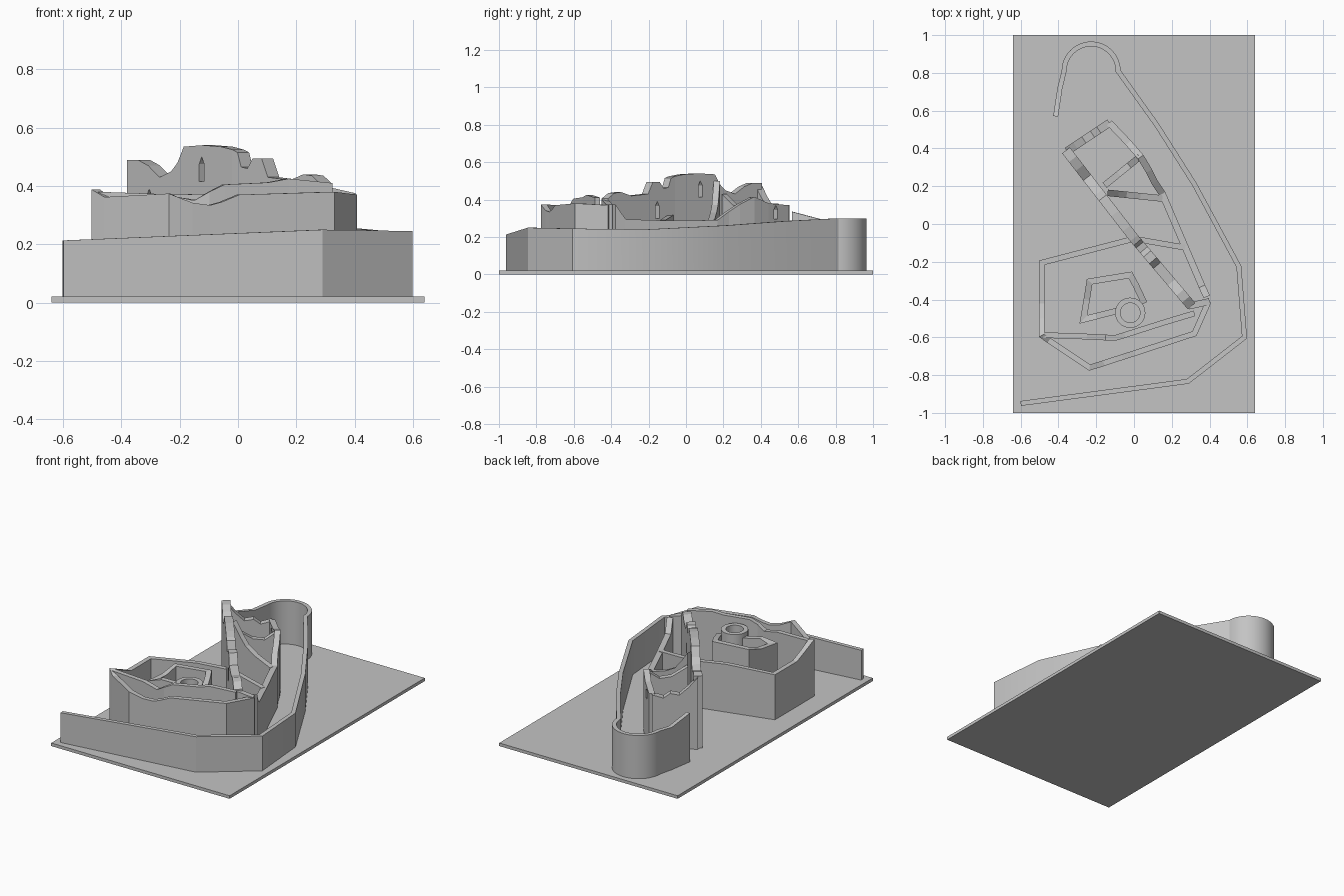
import bpy, bmesh, math
from mathutils import Vector

cube = bpy.data.objects.get("Cube")
if cube:
    bpy.data.objects.remove(cube, do_unlink=True)

stone = bpy.data.materials.new("grey stone")
stone.use_nodes = True
stone.diffuse_color = (0.55, 0.55, 0.55, 1)
stone.node_tree.nodes["Principled BSDF"].inputs["Base Color"].default_value = (0.55, 0.55, 0.55, 1)
FLOOR = 0.02


def finish(name, bm):
    bmesh.ops.recalc_face_normals(bm, faces=bm.faces)
    mesh = bpy.data.meshes.new(name)
    bm.to_mesh(mesh)
    bm.free()
    mesh.materials.append(stone)
    obj = bpy.data.objects.new(name, mesh)
    bpy.context.scene.collection.objects.link(obj)
    return obj


def wall(name, path, thick, closed=False):
    """Mitred wall along (x, y, top height) points, standing on the floor."""
    bm = bmesh.new()
    n = len(path)
    flat = [Vector(p[:2]) for p in path]
    rings = []
    for i, p in enumerate(path):
        before = flat[(i - 1) % n] if closed or i > 0 else None
        after = flat[(i + 1) % n] if closed or i < n - 1 else None
        d1 = (flat[i] - before).normalized() if before else None
        d2 = (after - flat[i]).normalized() if after else None
        d1, d2 = d1 or d2, d2 or d1
        n1, n2 = Vector((-d1.y, d1.x)), Vector((-d2.y, d2.x))
        m = (n1 + n2).normalized()
        off = m * (thick / 2 / max(m.dot(n1), 0.5))
        a, b = flat[i] + off, flat[i] - off
        rings.append([bm.verts.new(c) for c in (
            (a.x, a.y, FLOOR), (b.x, b.y, FLOOR), (b.x, b.y, p[2]), (a.x, a.y, p[2]))])
    for i in range(n if closed else n - 1):
        r, s = rings[i], rings[(i + 1) % n]
        for k in range(4):
            bm.faces.new((r[k], r[(k + 1) % 4], s[(k + 1) % 4], s[k]))
    if not closed:
        bm.faces.new(rings[0])
        bm.faces.new(rings[-1])
    return finish(name, bm)


def crest(start, end, profile):
    """Points on a straight run with (fraction, height) along it."""
    s, e = Vector(start), Vector(end)
    return [(*s.lerp(e, t), z) for t, z in profile]


def smooth(obj):
    bpy.ops.object.select_all(action='DESELECT')
    obj.select_set(True)
    bpy.context.view_layer.objects.active = obj
    bpy.ops.object.shade_smooth_by_angle(angle=math.radians(25))


def window(target, x, y, along, low, high, width=0.028):
    """Cut a pointed window through a wall running in direction along."""
    d = Vector(along).normalized()
    side = Vector((-d.y, d.x)) * 0.06
    w, spring = width / 2, high - 0.025
    bm = bmesh.new()
    ends = []
    for sgn in (-1, 1):
        ends.append([bm.verts.new((x + d.x * u + side.x * sgn, y + d.y * u + side.y * sgn, z))
                     for u, z in ((-w, low), (w, low), (w, spring), (0, high), (-w, spring))])
        bm.faces.new(ends[-1])
    for k in range(5):
        j = (k + 1) % 5
        bm.faces.new((ends[0][k], ends[0][j], ends[1][j], ends[1][k]))
    cutter = finish("window_cutter", bm)
    cutter.hide_render = True
    mod = target.modifiers.new("window", 'BOOLEAN')
    mod.object, mod.operation, mod.solver = cutter, 'DIFFERENCE', 'EXACT'
    bpy.context.view_layer.objects.active = target
    bpy.ops.object.modifier_apply(modifier=mod.name)
    bpy.data.objects.remove(cutter, do_unlink=True)


# Ground slab
bm = bmesh.new()
bmesh.ops.create_cube(bm, size=1)
for v in bm.verts:
    v.co = (v.co.x * 1.28, v.co.y * 2, (v.co.z + 0.5) * FLOOR)
finish("ground_slab", bm)

# Outer curtain wall ending in a half-round bastion
arc = [(-0.227 + 0.143 * math.cos(a), 0.81 + 0.143 * math.sin(a), 0.3)
       for a in (math.pi * i / 24 for i in range(25))]
outer = [(-0.60, -0.95, 0.213), (0.285, -0.833, 0.25), (0.585, -0.60, 0.245),
         (0.555, -0.225, 0.24), (0.32, 0.21, 0.262), (0.12, 0.525, 0.285)]
tail = [(-0.392, 0.72, 0.295), (-0.415, 0.57, 0.335)]
smooth(wall("outer_wall", outer + arc + tail, 0.026))

# Ruined wall around the lower court
wall("court_wall", [
    (0.395, -0.41, 0.37), (0.32, -0.58, 0.38), (0.0, -0.685, 0.37), (-0.06, -0.704, 0.345),
    (-0.1, -0.717, 0.334), (-0.16, -0.737, 0.342), (-0.235, -0.76, 0.374), (-0.45, -0.617, 0.362),
    (-0.488, -0.59, 0.388), (-0.488, -0.5, 0.345), (-0.488, -0.42, 0.312), (-0.488, -0.205, 0.312),
    (-0.2, -0.13, 0.33), (0.0, -0.078, 0.32), (0.27, -0.125, 0.29)], 0.03)

# Second wall behind the court front
wall("inner_front_wall", [
    (-0.48, -0.588, 0.38), (-0.25, -0.596, 0.372), (-0.15, -0.601, 0.35), (-0.1, -0.603, 0.38),
    (-0.05, -0.588, 0.405), (0.1, -0.54, 0.412), (0.17, -0.518, 0.425), (0.32, -0.473, 0.41)], 0.03)
wall("court_gate_wall", [(0.29, -0.435, 0.40), (0.40, -0.41, 0.375)], 0.035)

# Tall diagonal shield wall of the keep
shield_dir = (0.67, -0.82)
shield = wall("shield_wall", crest((-0.36, 0.39), (0.0, -0.075), [
    (0, 0.49), (0.1, 0.49), (0.2, 0.47), (0.31, 0.43), (0.42, 0.45), (0.48, 0.48),
    (0.54, 0.535), (0.72, 0.54), (0.89, 0.535), (1, 0.525)]) + crest(
    (0.0, -0.075), (0.305, -0.435), [
        (0.06, 0.515), (0.1, 0.465), (0.17, 0.46), (0.23, 0.495), (0.33, 0.495), (0.4, 0.43),
        (0.65, 0.42), (0.8, 0.44), (0.9, 0.435), (1, 0.405)]), 0.052)
window(shield, -0.105, 0.06, shield_dir, 0.415, 0.5)
window(shield, -0.285, 0.293, shield_dir, 0.30, 0.39)
window(shield, 0.08, -0.17, shield_dir, 0.30, 0.39)

# East wall of the keep, low in the middle
east = wall("keep_east_wall", [
    (0.385, -0.385, 0.375), (0.36, -0.33, 0.295), (0.27, -0.12, 0.288), (0.15, 0.16, 0.29),
    (0.11, 0.22, 0.335), (0.08, 0.28, 0.375), (0.035, 0.355, 0.415), (-0.03, 0.43, 0.38),
    (-0.13, 0.535, 0.37)], 0.036)
window(east, -0.066, 0.468, (-0.69, 0.72), 0.295, 0.37)

# North wall and cross walls inside the keep
wall("keep_north_wall", crest((-0.13, 0.535), (-0.355, 0.385), [
    (0, 0.37), (0.25, 0.35), (0.4, 0.38), (0.6, 0.37), (0.8, 0.42), (1, 0.485)]), 0.042)
wall("keep_cross_wall", crest((0.03, 0.355), (-0.155, 0.205), [
    (0, 0.41), (0.3, 0.36), (0.6, 0.37), (1, 0.43)]), 0.034)
wall("keep_south_wall", crest((-0.14, 0.165), (0.15, 0.135), [
    (0, 0.5), (0.2, 0.42), (0.35, 0.37), (0.6, 0.33), (1, 0.29)]), 0.034)

# Small building in the court
wall("court_house_wall", [
    (0.055, -0.42, 0.345), (0.01, -0.325, 0.365), (-0.02, -0.27, 0.375), (-0.235, -0.305, 0.37),
    (-0.25, -0.40, 0.34), (-0.268, -0.505, 0.335), (-0.2, -0.488, 0.36), (-0.09, -0.46, 0.345)],
    0.033)

# Round tower, hollow
smooth(wall("round_tower", [
    (-0.02 + 0.066 * math.cos(a), -0.47 + 0.066 * math.sin(a), 0.375)
    for a in (math.tau * i / 32 for i in range(32))], 0.028, closed=True))
